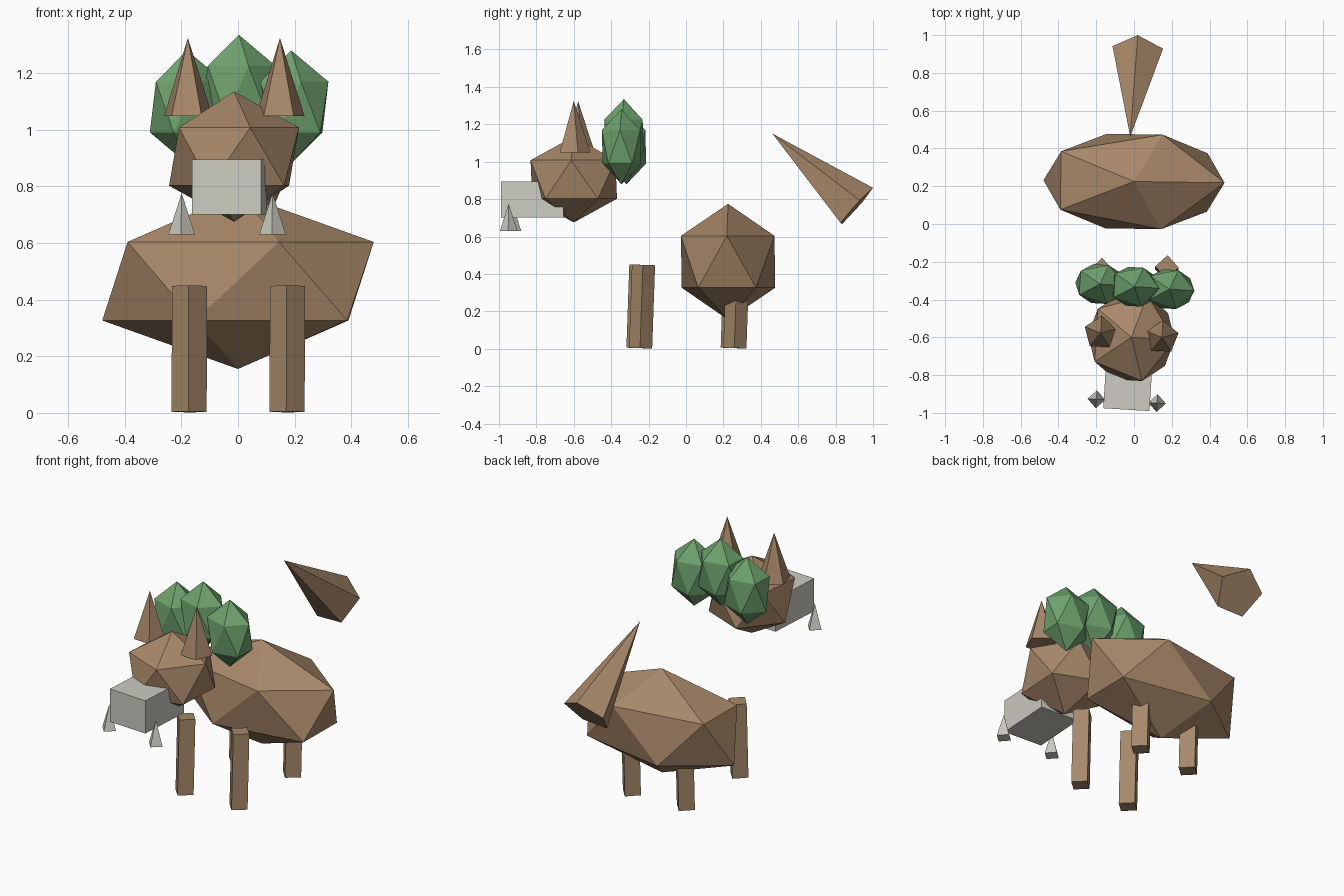
import bpy
import bmesh
from math import radians
from mathutils import Matrix, Vector

if "Cube" in bpy.data.objects:
    bpy.data.objects.remove(bpy.data.objects["Cube"], do_unlink=True)


def material(name, rgb):
    mat = bpy.data.materials.new(name)
    mat.use_nodes = True
    colour = (*rgb, 1.0)
    mat.diffuse_color = colour
    mat.node_tree.nodes["Principled BSDF"].inputs["Base Color"].default_value = colour
    return mat


FUR = material("brown fur", (0.39, 0.246, 0.142))
LEG = material("leg brown", (0.38, 0.25, 0.142))
LEAF = material("leaf green", (0.155, 0.36, 0.155))
PALE = material("pale grey", (0.61, 0.60, 0.535))


def finish(name, bm, matrix, mat):
    bm.transform(matrix)
    bmesh.ops.recalc_face_normals(bm, faces=bm.faces)
    mesh = bpy.data.meshes.new(name)
    bm.to_mesh(mesh)
    bm.free()
    mesh.materials.append(mat)
    obj = bpy.data.objects.new(name, mesh)
    bpy.context.collection.objects.link(obj)
    return obj


def place(centre, turn=0.0, lean=0.0, scale=(1, 1, 1)):
    return (Matrix.Translation(centre) @ Matrix.Rotation(radians(turn), 4, "Z")
            @ Matrix.Rotation(radians(lean), 4, "X") @ Matrix.Diagonal((*scale, 1)))


def gem(name, centre, scale, mat, turn):
    bm = bmesh.new()
    bmesh.ops.create_icosphere(bm, subdivisions=1, radius=1)
    finish(name, bm, place(centre, turn, scale=scale), mat)


def cone(name, matrix, sides, bottom, top, height, mat):
    bm = bmesh.new()
    bmesh.ops.create_cone(bm, cap_ends=True, segments=sides, radius1=bottom,
                          radius2=top, depth=height)
    bmesh.ops.remove_doubles(bm, verts=bm.verts, dist=1e-5)
    finish(name, bm, matrix, mat)


HEAD_TURN = -3.5

# Faceted body and head
gem("body", (0, 0.225, 0.465), (0.536, 0.294, 0.31), FUR, -0.8)
gem("head", (-0.014, -0.6, 0.905), (0.257, 0.267, 0.23), FUR, HEAD_TURN)

# Boxy muzzle
bm = bmesh.new()
bmesh.ops.create_cube(bm, size=1)
finish("muzzle", bm, place((-0.03, -0.815, 0.798), HEAD_TURN, scale=(0.245, 0.336, 0.195)), PALE)

# Tusks and ears
for side, tusk, ear in (("right", (-0.199, -0.928, 0.703), (-0.177, -0.577, 1.186)),
                        ("left", (0.122, -0.948, 0.703), (0.148, -0.6, 1.186))):
    cone(side + "_tusk", place(tusk, HEAD_TURN), 4, 0.047, 0, 0.146, PALE)
    cone(side + "_ear", place(ear, HEAD_TURN), 5, 0.09, 0, 0.276, FUR)

# Leafy mane behind the head
for name, centre in (("mane_right", (-0.18, -0.318, 1.08)),
                     ("mane_middle", (0.003, -0.332, 1.135)),
                     ("mane_left", (0.188, -0.345, 1.08))):
    gem(name, centre, (0.147, 0.121, 0.2), LEAF, HEAD_TURN)

# Four slightly leaning square legs
for side, x, shift in (("right", -0.172, -0.007), ("left", 0.174, 0.007)):
    for end, y in (("front", -0.242), ("back", 0.262)):
        cone(f"{end}_{side}_leg", place((x, y + shift, 0.226), -3, -2), 4,
             0.062, 0.062, 0.445, LEG)

# Tail spike, with one base corner pointing up and back
base, tip = Vector((0.02, 0.906, 0.755)), Vector((-0.02, 0.462, 1.15))
axis = (tip - base).normalized()
across = Vector((0, 0.667, 0.745)).cross(axis).normalized()
frame = Matrix((across, axis.cross(across), axis)).transposed().to_4x4()
cone("tail", Matrix.Translation((base + tip) / 2) @ frame, 5, 0.141, 0, (tip - base).length, FUR)
